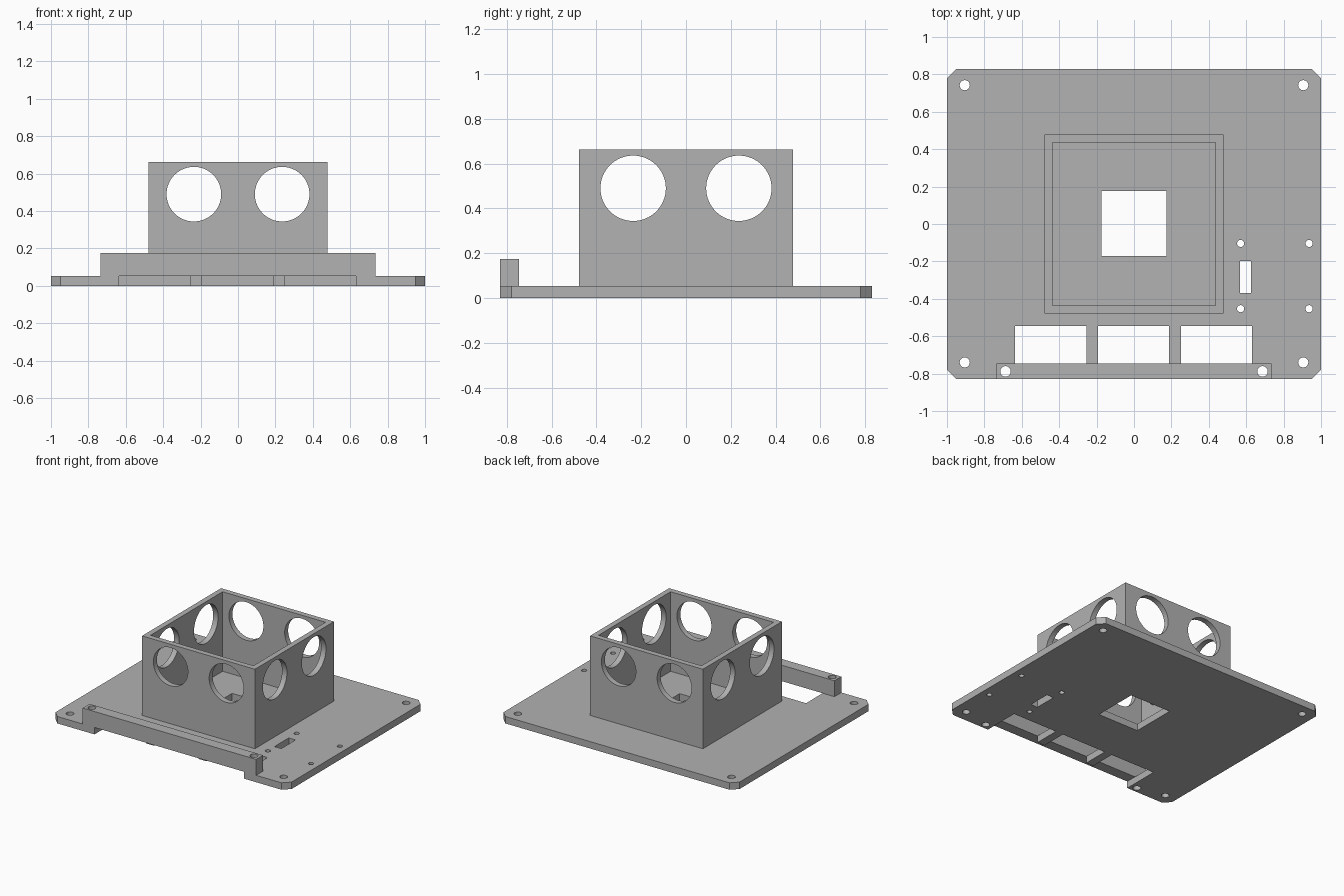
import bpy
import bmesh
from mathutils import Matrix, Vector

old = bpy.data.objects.get("Cube")
if old:
    bpy.data.objects.remove(old, do_unlink=True)

PLATE_TOP, RAIL_TOP, TOWER_TOP = 0.053, 0.175, 0.662
HALF_X, HALF_Y = 1.0, 0.83
TOWER, WALL = 0.478, 0.042

gray = bpy.data.materials.new("plain gray")
gray.use_nodes = True
COLOR = (0.445, 0.445, 0.445, 1)
gray.diffuse_color = COLOR
gray.node_tree.nodes["Principled BSDF"].inputs["Base Color"].default_value = COLOR


def make(name, bm):
    bmesh.ops.recalc_face_normals(bm, faces=bm.faces)
    mesh = bpy.data.meshes.new(name)
    bm.to_mesh(mesh)
    bm.free()
    obj = bpy.data.objects.new(name, mesh)
    obj.data.materials.append(gray)
    bpy.context.collection.objects.link(obj)
    return obj


def add_box(bm, x, y, z):
    """Box from (low, high) pairs on each axis."""
    low, high = Vector((x[0], y[0], z[0])), Vector((x[1], y[1], z[1]))
    place = Matrix.Translation((low + high) / 2) @ Matrix.Diagonal((high - low).to_4d())
    place[3][3] = 1
    return bmesh.ops.create_cube(bm, size=1, matrix=place)["verts"]


def add_drill(bm, center, radius, depth, axis="Z", sides=32):
    turn = {"X": Matrix.Rotation(1.5707963, 4, "Y"),
            "Y": Matrix.Rotation(1.5707963, 4, "X"),
            "Z": Matrix.Identity(4)}[axis]
    bmesh.ops.create_cone(bm, cap_ends=True, segments=sides, radius1=radius,
                          radius2=radius, depth=depth,
                          matrix=Matrix.Translation(center) @ turn)


def cut(obj, bm):
    """Subtract the cutter mesh and apply the result."""
    cutter = make(obj.name + "_cutter", bm)
    cutter.hide_render = True
    mod = obj.modifiers.new("cut", "BOOLEAN")
    mod.operation = "DIFFERENCE"
    mod.solver = "EXACT"
    mod.use_self = True
    mod.object = cutter
    bpy.context.view_layer.update()
    result = bpy.data.meshes.new_from_object(
        obj.evaluated_get(bpy.context.evaluated_depsgraph_get()))
    obj.modifiers.clear()
    obj.data = result
    bpy.data.objects.remove(cutter, do_unlink=True)


def smooth(obj):
    bpy.ops.object.select_all(action="DESELECT")
    obj.select_set(True)
    bpy.context.view_layer.objects.active = obj
    bpy.ops.object.shade_smooth_by_angle(angle=0.6)


THROUGH = (-0.1, 0.3)

# Base plate with chamfered corners
bm = bmesh.new()
add_box(bm, (-HALF_X, HALF_X), (-HALF_Y, HALF_Y), (0, PLATE_TOP))
uprights = [e for e in bm.edges if abs(e.verts[0].co.z - e.verts[1].co.z) > 0.01]
bmesh.ops.bevel(bm, geom=uprights, offset=0.05, segments=1, affect="EDGES")
plate = make("base_plate", bm)

# Plate openings: centre window, side slot, front notch with three bays
bm = bmesh.new()
add_box(bm, (-0.174, 0.174), (-0.172, 0.177), THROUGH)
add_box(bm, (0.568, 0.626), (-0.37, -0.197), THROUGH)
add_box(bm, (-0.635, 0.632), (-1, -0.746), THROUGH)
for x in (-0.635, -0.192, 0.252):
    add_box(bm, (x, x + 0.38), (-0.8, -0.546), THROUGH)
for side in (-1, 1):
    for y in (-0.74, 0.742):
        add_drill(bm, (side * 0.905, y, 0), 0.027, 1)
    add_drill(bm, (side * 0.687, -0.788, 0), 0.028, 1)
for x in (0.57, 0.936):
    for y in (-0.104, -0.453):
        add_drill(bm, (x, y, 0), 0.019, 1)
cut(plate, bm)
smooth(plate)

# Front rail bridging the notch
bm = bmesh.new()
add_box(bm, (-0.735, 0.735), (-HALF_Y, -0.746), (PLATE_TOP, RAIL_TOP))
rail = make("front_rail", bm)
bm = bmesh.new()
for side in (-1, 1):
    add_drill(bm, (side * 0.687, -0.788, 0), 0.028, 1)
cut(rail, bm)
smooth(rail)

# Open square tower
bm = bmesh.new()
add_box(bm, (-TOWER, TOWER), (-TOWER, TOWER), (PLATE_TOP, TOWER_TOP))
tower = make("square_tower", bm)
inner = TOWER - WALL
bm = bmesh.new()
add_box(bm, (-inner, inner), (-inner, inner), (-0.1, 1))
cut(tower, bm)

# Two round ports through each tower wall
for axis in "XY":
    bm = bmesh.new()
    for offset in (-0.236, 0.236):
        center = (0, offset, 0.49) if axis == "X" else (offset, 0, 0.49)
        add_drill(bm, center, 0.146, 2, axis, 64)
    cut(tower, bm)
smooth(tower)
